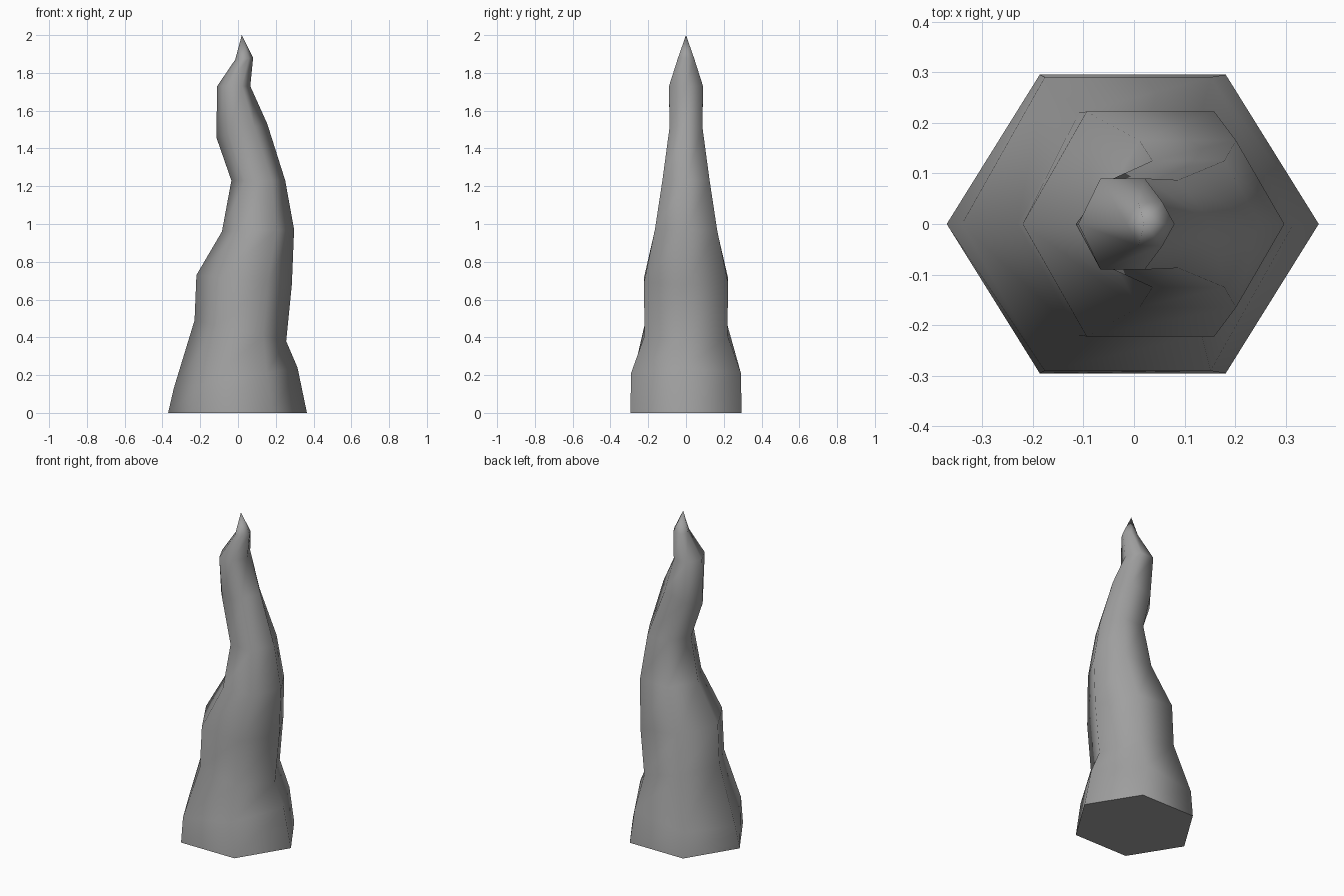
import bpy, bmesh
from math import cos, sin, pi
from mathutils import Vector

cube = bpy.data.objects.get("Cube")
if cube:
    bpy.data.objects.remove(cube, do_unlink=True)

SIDES = 6

# One flat stone grey
stone = bpy.data.materials.new("stone_grey")
stone.use_nodes = True
grey = (0.35, 0.35, 0.35, 1)
stone.diffuse_color = grey
stone.node_tree.nodes["Principled BSDF"].inputs["Base Color"].default_value = grey

# Tilted rings: left x, left z, right x, right z, half depth
rings = [
    (-.37, 0, .365, 0, .295),
    (-.34, .13, .315, .24, .29),
    (-.23, .49, .255, .38, .22),
    (-.22, .73, .285, .68, .222),
    (-.085, .96, .297, .97, .165),
    (-.035, 1.23, .25, 1.23, .125),
    (-.115, 1.46, .155, 1.53, .087),
    (-.11, 1.73, .065, 1.73, .09),
    (-.015, 1.87, .08, 1.88, .043),
]
tip = (.02, 0, 2)

bm = bmesh.new()


def add_ring(lx, lz, rx, rz, depth):
    left, right = Vector((lx, 0, lz)), Vector((rx, 0, rz))
    centre, half = (left + right) / 2, (right - left) / 2
    across = Vector((0, depth / sin(pi / 3), 0))
    return [bm.verts.new(centre + half * cos(a) + across * sin(a))
            for a in (2 * pi * i / SIDES for i in range(SIDES))]


# Twisting shaft
loops = [add_ring(*r) for r in rings]
for low, high in zip(loops, loops[1:]):
    for i in range(SIDES):
        j = (i + 1) % SIDES
        bm.faces.new((low[i], low[j], high[j], high[i]))

# Pointed tip
apex = bm.verts.new(tip)
for i in range(SIDES):
    bm.faces.new((loops[-1][i], loops[-1][(i + 1) % SIDES], apex))
for face in bm.faces:
    face.smooth = True

# Flat underside with a sharp rim
base = bm.faces.new(loops[0][::-1])
for edge in base.edges:
    edge.smooth = False

mesh = bpy.data.meshes.new("twisted_spike")
bm.to_mesh(mesh)
bm.free()
mesh.materials.append(stone)
spike = bpy.data.objects.new("twisted_spike", mesh)
bpy.context.collection.objects.link(spike)
